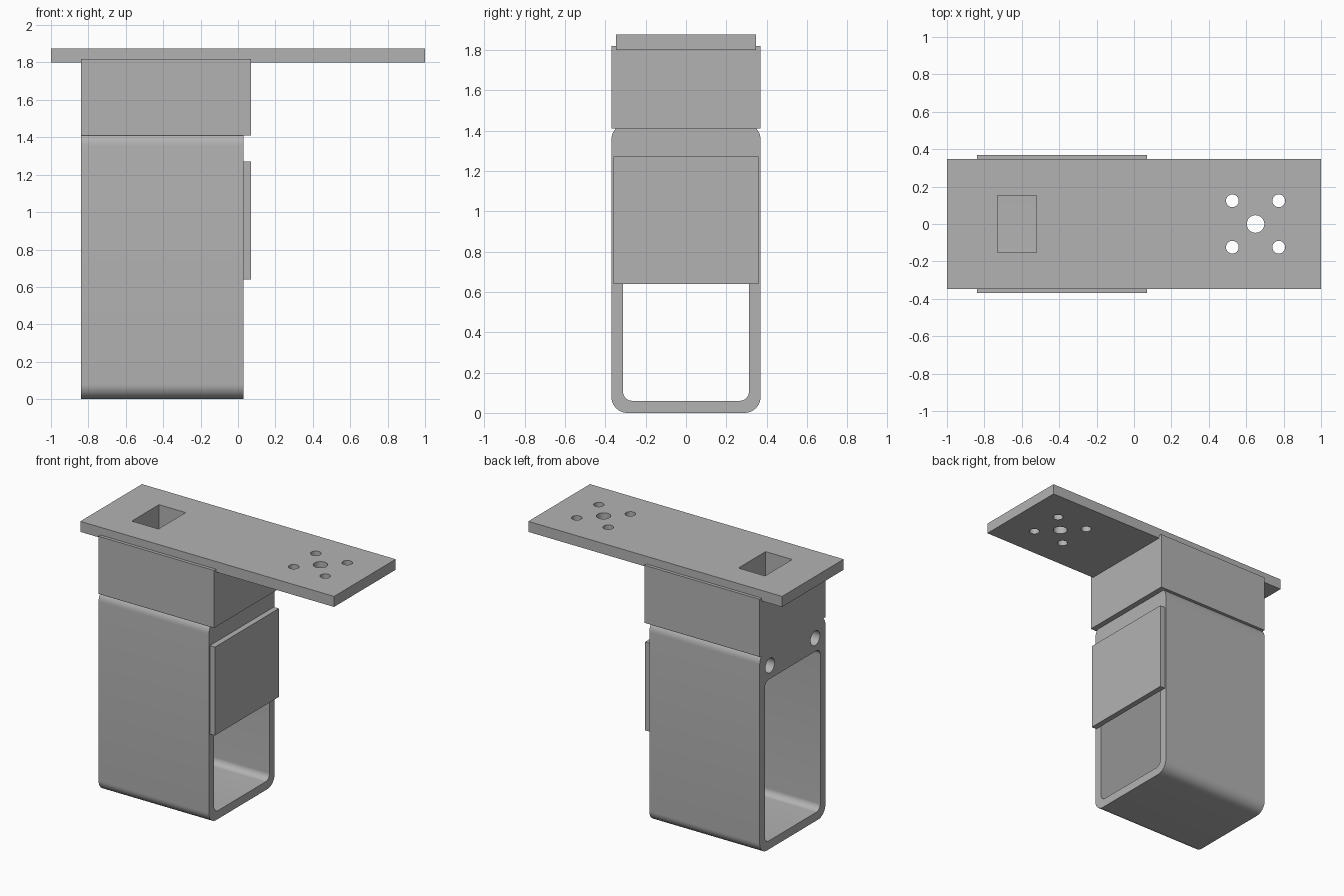
import bpy, bmesh, math
from mathutils import Matrix, Vector

cube = bpy.data.objects.get("Cube")
if cube:
    bpy.data.objects.remove(cube, do_unlink=True)

grey = bpy.data.materials.new("plain_grey")
grey.use_nodes = True
colour = (0.45, 0.45, 0.45, 1)
grey.diffuse_color = colour
grey.node_tree.nodes["Principled BSDF"].inputs["Base Color"].default_value = colour


def make_object(name, bm):
    bmesh.ops.recalc_face_normals(bm, faces=bm.faces)
    mesh = bpy.data.meshes.new(name)
    bm.to_mesh(mesh)
    bm.free()
    mesh.materials.append(grey)
    obj = bpy.data.objects.new(name, mesh)
    bpy.context.collection.objects.link(obj)
    return obj


def box(name, x, y, z):
    bm = bmesh.new()
    bmesh.ops.create_cube(bm, size=1)
    for v in bm.verts:
        v.co = Vector([(r[0] + r[1]) / 2 + c * (r[1] - r[0]) for c, r in zip(v.co, (x, y, z))])
    return make_object(name, bm)


def cylinder(name, centre, radius, depth, axis="Z"):
    bm = bmesh.new()
    bmesh.ops.create_cone(bm, cap_ends=True, segments=32, radius1=radius, radius2=radius, depth=depth)
    turn = Matrix.Rotation(math.pi / 2, 4, "Y") if axis == "X" else Matrix()
    bm.transform(Matrix.Translation(centre) @ turn)
    return make_object(name, bm)


def rounded_prism(name, x, y, z, radius, steps=10):
    """Rounded rectangle in the YZ plane, extruded along X."""
    bm = bmesh.new()
    corners = [(y[1], z[1], -1, -1), (y[0], z[1], 1, -1), (y[0], z[0], 1, 1), (y[1], z[0], -1, 1)]
    ring = []
    for i, (cy, cz, sy, sz) in enumerate(corners):
        for k in range(steps + 1):
            a = (i + k / steps) * math.pi / 2
            ring.append(bm.verts.new((x[0], cy + radius * (sy + math.cos(a)), cz + radius * (sz + math.sin(a)))))
    face = bm.faces.new(ring)
    out = bmesh.ops.extrude_face_region(bm, geom=[face])
    moved = [g for g in out["geom"] if isinstance(g, bmesh.types.BMVert)]
    bmesh.ops.translate(bm, verts=moved, vec=(x[1] - x[0], 0, 0))
    return make_object(name, bm)


def combine(target, tool, operation):
    tool.hide_render = True
    mod = target.modifiers.new("boolean", "BOOLEAN")
    mod.operation, mod.object, mod.solver = operation, tool, "EXACT"
    bpy.context.view_layer.objects.active = target
    bpy.ops.object.modifier_apply(modifier=mod.name)
    bpy.data.objects.remove(tool, do_unlink=True)


# Hollow rounded body with the head block on top
body = rounded_prism("body", (-0.84, 0.03), (-0.37, 0.37), (0, 1.435), 0.08)
combine(body, box("head_block", (-0.84, 0.07), (-0.37, 0.37), (1.41, 1.82)), "UNION")
combine(body, rounded_prism("opening", (-1, 0.2), (-0.312, 0.312), (0.06, 1.21), 0.045), "DIFFERENCE")

# Blind screw holes in the end face
for side in (-1, 1):
    combine(body, cylinder("screw_hole", (-0.84, side * 0.255, 1.305), 0.052, 0.8, "X"), "DIFFERENCE")

# Top plate with its five round holes
plate = box("top_plate", (-1, 1), (-0.347, 0.347), (1.8, 1.875))
combine(plate, cylinder("centre_hole", (0.65, 0, 1.84), 0.047, 0.3), "DIFFERENCE")
for sx in (-1, 1):
    for sy in (-1, 1):
        spot = (0.65 + sx * 0.124, sy * 0.124, 1.84)
        combine(plate, cylinder("corner_hole", spot, 0.034, 0.3), "DIFFERENCE")

# Square passage through the plate and the head
for part in (body, plate):
    combine(part, box("passage", (-0.73, -0.52), (-0.153, 0.153), (1.1, 2)), "DIFFERENCE")

# Flat cover across the opening
cover = box("cover_plate", (0.03, 0.07), (-0.36, 0.36), (0.64, 1.27))

bpy.ops.object.select_all(action="DESELECT")
for part in (body, plate, cover):
    part.select_set(True)
bpy.context.view_layer.objects.active = body
bpy.ops.object.shade_smooth_by_angle(angle=math.radians(30))
